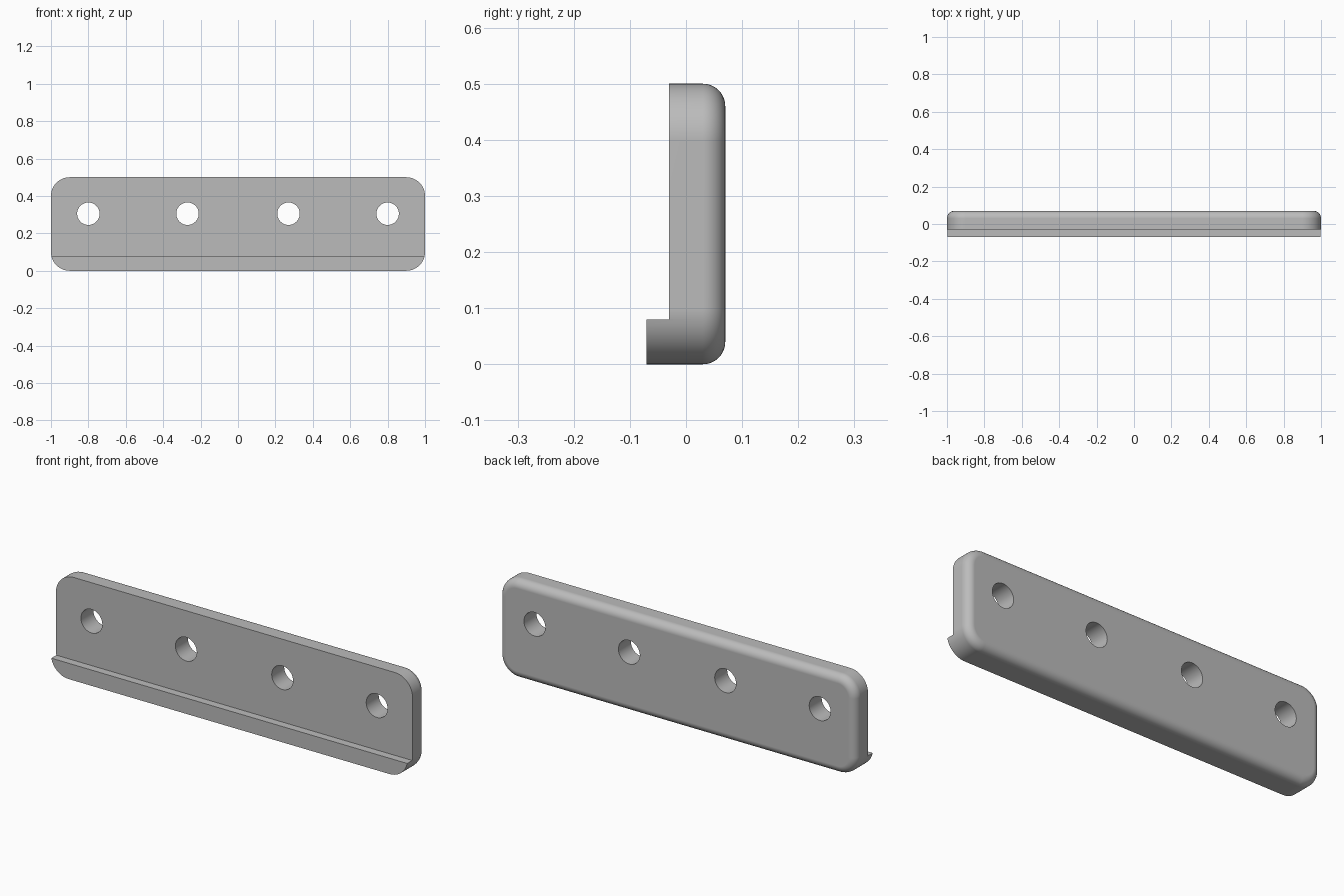
import bpy
import bmesh
from math import sin, cos, pi, radians

default = bpy.data.objects.get("Cube")
if default:
    bpy.data.objects.remove(default)

HALF_LENGTH, HEIGHT = 1.0, 0.5
FRONT, STEP, BACK = -0.07, -0.03, 0.07
CORNER, FILLET = 0.1, 0.04
LIP_TOP = 0.08
HOLE_RADIUS, HOLE_Z = 0.06, 0.305
CORNER_STEPS, FILLET_STEPS = 16, 10

grey = bpy.data.materials.new("plain grey")
grey.use_nodes = True
colour = (0.5, 0.5, 0.5, 1)
grey.diffuse_color = colour
grey.node_tree.nodes["Principled BSDF"].inputs["Base Color"].default_value = colour


def outline(inset):
    """Rounded rectangle in x and z, shrunk by the inset."""
    radius = CORNER - inset
    cx, top, low = HALF_LENGTH - CORNER, HEIGHT - CORNER, CORNER
    points = []
    for q, (x, z) in enumerate([(cx, top), (-cx, top), (-cx, low), (cx, low)]):
        for i in range(CORNER_STEPS + 1):
            a = (q + i / CORNER_STEPS) * pi / 2
            points.append((x + radius * cos(a), z + radius * sin(a)))
    return points


def make_object(name, bm):
    bmesh.ops.recalc_face_normals(bm, faces=bm.faces)
    mesh = bpy.data.meshes.new(name)
    bm.to_mesh(mesh)
    bm.free()
    mesh.materials.append(grey)
    obj = bpy.data.objects.new(name, mesh)
    bpy.context.collection.objects.link(obj)
    return obj


# Plate body: straight sides, then a rounded rim towards the back
sections = [(FRONT, 0)]
for i in range(FILLET_STEPS + 1):
    a = i / FILLET_STEPS * pi / 2
    sections.append((BACK - FILLET + FILLET * sin(a), FILLET * (1 - cos(a))))

bm = bmesh.new()
rings = [[bm.verts.new((x, y, z)) for x, z in outline(inset)]
         for y, inset in sections]
for lower, upper in zip(rings, rings[1:]):
    for i in range(len(lower)):
        j = (i + 1) % len(lower)
        bm.faces.new((lower[i], lower[j], upper[j], upper[i]))
bm.faces.new(rings[0])
bm.faces.new(rings[-1])
plate = make_object("mounting_plate", bm)

# Cutter that leaves the lip along the bottom of the front
bm = bmesh.new()
bmesh.ops.create_cube(bm, size=1)
for v in bm.verts:
    v.co.x *= 3
    v.co.y = STEP if v.co.y > 0 else FRONT - 0.1
    v.co.z = HEIGHT + 0.1 if v.co.z > 0 else LIP_TOP
cutters = [make_object("step_cutter", bm)]

# Cutters for the four screw holes
for number, x in enumerate((-0.8, -0.27, 0.27, 0.8), 1):
    bpy.ops.mesh.primitive_cylinder_add(
        vertices=48, radius=HOLE_RADIUS, depth=1,
        location=(x, 0, HOLE_Z), rotation=(pi / 2, 0, 0))
    hole = bpy.context.object
    hole.name = f"hole_cutter_{number}"
    hole.data.materials.append(grey)
    cutters.append(hole)

# Apply the cuts and remove the cutters
bpy.ops.object.select_all(action="DESELECT")
plate.select_set(True)
bpy.context.view_layer.objects.active = plate
for cutter in cutters:
    cutter.hide_render = True
    cut = plate.modifiers.new("cut", "BOOLEAN")
    cut.operation = "DIFFERENCE"
    cut.solver = "EXACT"
    cut.object = cutter
    bpy.ops.object.modifier_apply(modifier=cut.name)
    bpy.data.objects.remove(cutter)

# Smooth rounded surfaces with crisp edges and flat large faces
bpy.ops.object.shade_smooth_by_angle(angle=radians(30))
normals = plate.modifiers.new("flat faces", "WEIGHTED_NORMAL")
normals.keep_sharp = True
